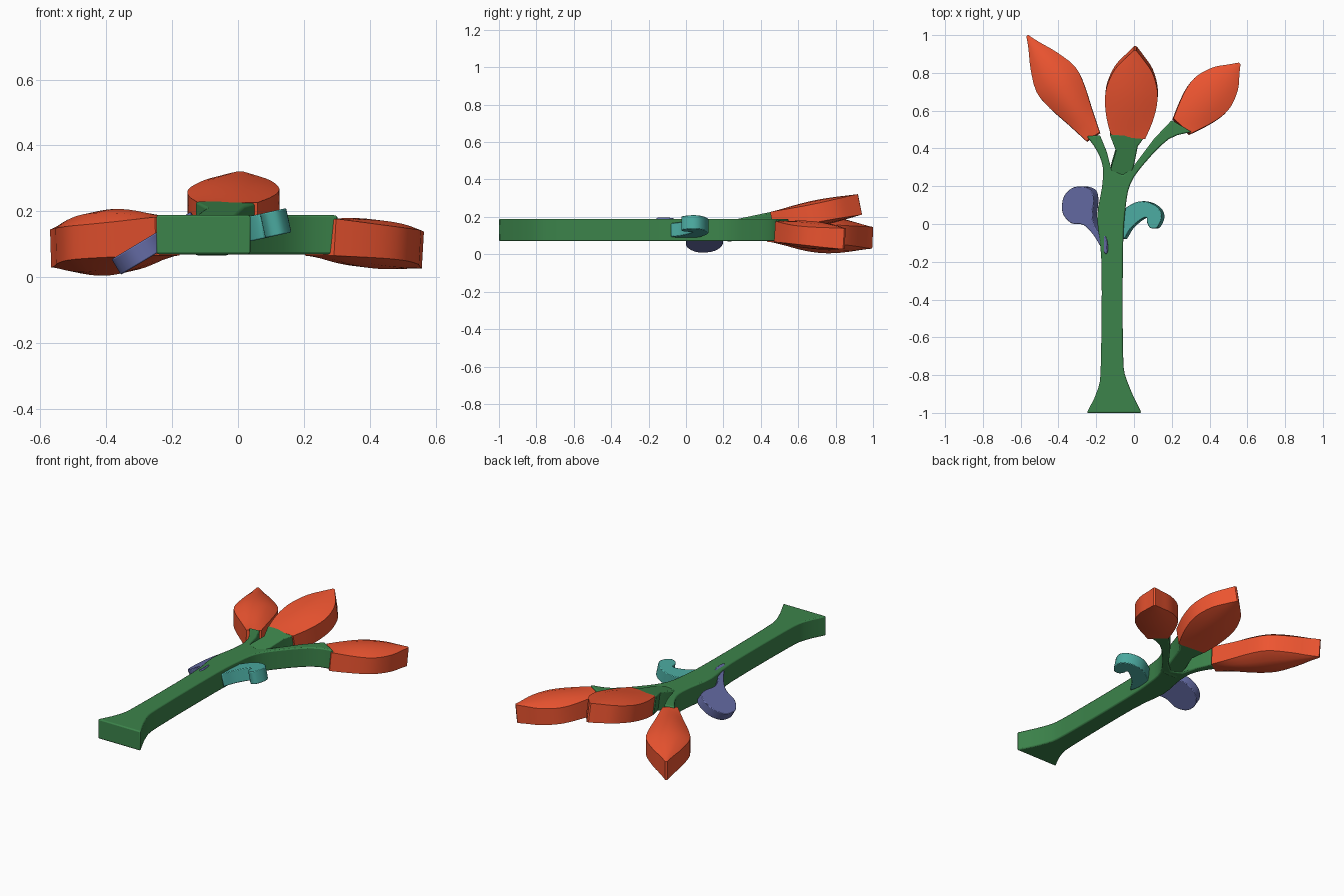
import bpy, math
from mathutils import Vector

if "Cube" in bpy.data.objects:
    bpy.data.objects.remove(bpy.data.objects["Cube"])


def material(name, rgb):
    m = bpy.data.materials.new(name)
    m.diffuse_color = (*rgb, 1)
    m.use_nodes = True
    m.node_tree.nodes["Principled BSDF"].inputs["Base Color"].default_value = m.diffuse_color
    return m


GREEN = material("green", (0.045, 0.23, 0.07))
RED = material("red", (0.85, 0.09, 0.03))
PURPLE = material("purple", (0.13, 0.15, 0.38))
TEAL = material("teal", (0.07, 0.40, 0.35))


def catmull(pts, n, closed=False):
    """Smooth a list of points (any dimension) with n steps per span."""
    P = [Vector(p) for p in pts]
    k, out = len(P), []
    for i in range(k if closed else k - 1):
        g = lambda j: P[j % k] if closed else P[max(0, min(k - 1, j))]
        a, b, c, d = g(i - 1), g(i), g(i + 1), g(i + 2)
        for s in range(n):
            t = s / n
            out.append(0.5 * (2 * b + (c - a) * t + (2 * a - 5 * b + 4 * c - d) * t * t
                              + (3 * b - a - 3 * c + d) * t ** 3))
    return out if closed else out + [P[-1]]


def make(name, verts, faces, mat, bevel):
    me = bpy.data.meshes.new(name)
    me.from_pydata(verts, [], faces)
    me.materials.append(mat)
    ob = bpy.data.objects.new(name, me)
    bpy.context.collection.objects.link(ob)
    bpy.ops.object.select_all(action='DESELECT')
    ob.select_set(True)
    bpy.context.view_layer.objects.active = ob
    bpy.ops.object.mode_set(mode='EDIT')
    bpy.ops.mesh.select_all(action='SELECT')
    bpy.ops.mesh.normals_make_consistent(inside=False)
    bpy.ops.object.mode_set(mode='OBJECT')
    if bevel:
        b = ob.modifiers.new("bevel", 'BEVEL')
        b.width, b.segments = bevel, 2
        b.limit_method, b.angle_limit = 'ANGLE', math.radians(50)
    bpy.ops.object.shade_smooth_by_angle(angle=math.radians(35))
    return ob


def slab(name, outline, mat, top, thick, slope=(0, 0), bevel=0.007):
    """Outline seen from above, on a tilted plane, thickened along its normal."""
    nrm = Vector((-slope[0], -slope[1], 1)).normalized()
    up = [Vector((p[0], p[1], top + slope[0] * p[0] + slope[1] * p[1])) for p in outline]
    n = len(up)
    verts = up + [v - nrm * thick for v in up]
    faces = [list(range(n)), list(range(2 * n - 1, n - 1, -1))]
    faces += [[i, (i + 1) % n, (i + 1) % n + n, i + n] for i in range(n)]
    return make(name, verts, faces, mat, bevel)


# Main stem with the left and right branches
left = catmull([(-.25, -1), (-.19, -.87), (-.175, -.72), (-.172, -.2), (-.195, .03),
                (-.17, .19), (-.165, .30), (-.195, .385), (-.25, .465)], 3)
fork = [(-.18, .47), (-.145, .385), (-.12, .29), (-.06, .26), (.0, .31), (.105, .45), (.20, .55)]
right = catmull([(.305, .487), (.185, .45), (.055, .32), (-.02, .21), (-.045, .08),
                 (-.058, -.13), (-.058, -.68), (-.037, -.83), (.04, -1)], 3)
slab("stem", left + fork + right, GREEN, .19, .12)

# Middle branch, rising out of the fork
slab("middle_branch", [(-.13, .2), (-.12, .3), (-.095, .385), (-.13, .475), (.068, .475),
                       (.02, .41), (.0, .31), (-.03, .2)], GREEN, .19 - .28 * .21, .11, (0, .21))

# Rounded left leaf
leaf = catmull([(-.15, -.16), (-.215, -.06), (-.27, -.005), (-.335, .005), (-.38, .06),
                (-.375, .14), (-.33, .19), (-.27, .198), (-.225, .175), (-.215, .12),
                (-.222, .04), (-.20, -.03), (-.15, -.07)], 4, True)
slab("round_leaf", leaf, PURPLE, .285, .055, (.6, 0), .004)

# Hooked right leaf
hook = catmull([(-.07, .05), (-.03, .095), (.03, .12), (.09, .11), (.135, .075), (.145, .03),
                (.12, -.02), (.085, -.02), (.068, .01), (.065, .035), (.03, .02), (-.02, -.025),
                (-.06, -.08)], 4, True)
slab("hooked_leaf", hook, TEAL, .178, .075, (.22, 0), .004)


# Flower buds: slab-sided petals swelling in the middle
def bud(name, base, tip, widths, edge, swell):
    base, tip = Vector(base), Vector(tip)
    axis = (tip - base).normalized()
    side = axis.cross(Vector((0, 0, 1))).normalized()
    up = side.cross(axis)
    spots = catmull([(t, w) for t, w in zip((0, .2, .4, .57, .76, .9, 1), widths)], 3)
    verts, k = [], 10
    for t, w in spots:
        c = base.lerp(tip, t)
        bulge = math.sin(math.pi * t) ** 1.2
        e = edge * (1 - .12 * bulge)
        h = edge + swell * bulge
        m = e + (h - e) * .75
        ring = [(-w, e), (-w * .55, m), (0, h), (w * .55, m), (w, e),
                (w, -e), (w * .55, -m), (0, -h), (-w * .55, -m), (-w, -e)]
        verts += [c + side * a + up * b for a, b in ring]
    n = len(spots)
    faces = [[r * k + i, r * k + (i + 1) % k, (r + 1) * k + (i + 1) % k, (r + 1) * k + i]
             for r in range(n - 1) for i in range(k)]
    faces += [list(range(k)), list(range((n - 1) * k, n * k))]
    make(name, verts, faces, RED, 0)


bud("left_bud", (-.215, .46, .125), (-.563, .995, .088),
    (.042, .075, .11, .122, .08, .034, .006), .058, .042)
bud("middle_bud", (-.03, .468, .172), (.007, .93, .267),
    (.09, .122, .138, .133, .10, .048, .006), .056, .014)
bud("right_bud", (.25, .515, .122), (.556, .847, .083),
    (.06, .095, .12, .12, .088, .04, .006), .056, .018)
